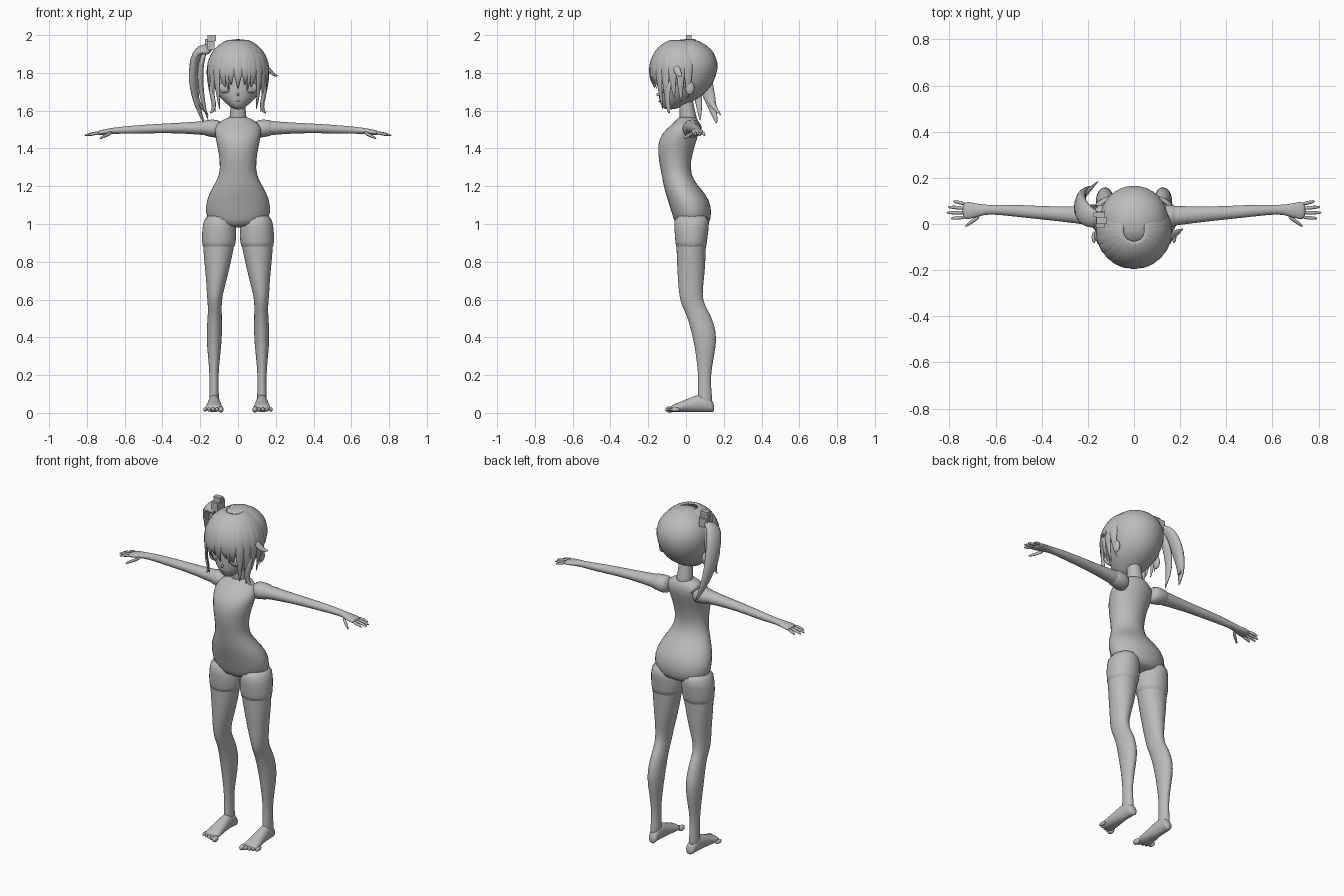
import bpy, bmesh, math
from mathutils import Vector

old = bpy.data.objects.get("Cube")
if old:
    bpy.data.objects.remove(old, do_unlink=True)

grey = bpy.data.materials.new("plain grey")
grey.use_nodes = True
GREY = (0.5, 0.5, 0.5, 1)
grey.diffuse_color = GREY
grey.node_tree.nodes["Principled BSDF"].inputs["Base Color"].default_value = GREY


def finish(name, bm, subdivide=1):
    bmesh.ops.recalc_face_normals(bm, faces=bm.faces)
    mesh = bpy.data.meshes.new(name)
    for f in bm.faces:
        f.smooth = True
    bm.to_mesh(mesh)
    bm.free()
    mesh.materials.append(grey)
    ob = bpy.data.objects.new(name, mesh)
    bpy.context.collection.objects.link(ob)
    if subdivide:
        ob.modifiers.new("smooth", "SUBSURF").levels = subdivide
        ob.modifiers["smooth"].render_levels = subdivide
    return ob


def loft(name, rings, sides=16):
    """Skin a row of ellipses given as centre, first radius vector, second radius vector."""
    bm = bmesh.new()
    loops = []
    for c, u, v in rings:
        angles = [math.tau * k / sides for k in range(sides)]
        loops.append([bm.verts.new(c + u * math.cos(a) + v * math.sin(a)) for a in angles])
    for low, high in zip(loops, loops[1:]):
        for k in range(sides):
            n = (k + 1) % sides
            bm.faces.new((low[k], low[n], high[n], high[k]))
    bm.faces.new(loops[0])
    bm.faces.new(loops[-1])
    return finish(name, bm)


def upright(name, rows, s=1, grow=0.0):
    """Rows of height, inner x, outer x, front y, back y."""
    rings = []
    for z, x0, x1, y0, y1 in rows:
        c = Vector((s * (x0 + x1) / 2, (y0 + y1) / 2, z))
        rings.append((c, Vector(((x1 - x0) / 2 + grow, 0, 0)), Vector((0, (y1 - y0) / 2 + grow, 0))))
    return loft(name, rings)


def limb(name, rows, s, sides=14):
    """Rows of x, y, z, half depth, half height, running sideways."""
    return loft(name, [(Vector((s * x, y, z)), Vector((0, ry, 0)), Vector((0, 0, rz)))
                       for x, y, z, ry, rz in rows], sides)


def strand(name, path, width, thick, centre, tip=0.08):
    """Flat tapering lock whose broad side faces away from the centre."""
    pts = [Vector(p) for p in path]
    rings = []
    for i, p in enumerate(pts):
        t = (pts[min(i + 1, len(pts) - 1)] - pts[max(i - 1, 0)]).normalized()
        side = t.cross(p - Vector(centre)).normalized()
        out = side.cross(t)
        f = i / (len(pts) - 1)
        w = max(tip, math.sin(math.pi * (0.2 + 0.8 * f)) ** 0.8 if f < 1 else tip)
        rings.append((p, side * width * w, out * thick * w))
    return loft(name, rings, 8)


def ball(name, loc, size):
    bm = bmesh.new()
    bmesh.ops.create_uvsphere(bm, u_segments=20, v_segments=12, radius=1)
    bmesh.ops.scale(bm, vec=size, verts=bm.verts)
    bmesh.ops.translate(bm, vec=loc, verts=bm.verts)
    return finish(name, bm, 0)


def box(name, loc, size):
    bm = bmesh.new()
    bmesh.ops.create_cube(bm, size=1)
    bmesh.ops.scale(bm, vec=size, verts=bm.verts)
    bmesh.ops.translate(bm, vec=loc, verts=bm.verts)
    ob = finish(name, bm, 0)
    ob.data.shade_flat()
    return ob


# Plain one-piece suit over the trunk
trunk = [(.98, .11, -.05, .11), (1.02, .172, -.066, .135), (1.1, .177, -.09, .138),
         (1.16, .157, -.11, .105), (1.21, .127, -.122, .06), (1.26, .1, -.13, .028),
         (1.33, .096, -.145, .025), (1.42, .113, -.155, .05), (1.48, .127, -.13, .07),
         (1.52, .125, -.085, .075), (1.55, .085, -.05, .065), (1.57, .045, -.04, .055)]
upright("suit_body", [(z, -w, w, a, b) for z, w, a, b in trunk])

# Neck and head
upright("neck", [(z, -r, r, y - r, y + r) for z, r, y in
                 ((1.53, .055, .015), (1.58, .042, .01), (1.64, .04, 0), (1.7, .04, -.01))])
skull = [(1.605, .02, -.115, -.06), (1.63, .055, -.135, 0), (1.66, .09, -.145, .06),
         (1.7, .12, -.148, .115), (1.75, .142, -.147, .15), (1.82, .157, -.145, .175),
         (1.88, .15, -.13, .167), (1.93, .122, -.1, .135), (1.96, .082, -.07, .09),
         (1.98, .03, -.03, .04)]
upright("head", [(z, -w, w, a, b) for z, w, a, b in skull])
ball("nose", (0, -.148, 1.685), (.006, .009, .008))
ball("mouth", (0, -.142, 1.648), (.015, .004, .003))

# Legs, feet, arms and face features, one set for each side
leg = [(1.06, .03, .17, -.06, .125), (.98, .01, .188, -.06, .118), (.9, .014, .188, -.052, .106),
       (.8, .036, .18, -.05, .105), (.7, .06, .169, -.044, .096), (.62, .082, .166, -.037, .086),
       (.57, .086, .16, -.025, .1), (.52, .085, .16, .002, .132), (.43, .083, .168, .028, .163),
       (.35, .088, .165, .045, .16), (.25, .1, .154, .06, .138), (.16, .104, .15, .066, .13),
       (.08, .1, .153, .06, .14), (.03, .1, .153, .06, .14)]
foot = [(.15, .12, .02, .018), (.135, .125, .027, .037), (.09, .126, .03, .05),
        (.04, .126, .034, .043), (-.01, .127, .042, .031), (-.06, .128, .046, .022),
        (-.08, .128, .042, .017)]
arm = [(.08, .03, 1.5, .05, .05), (.14, .033, 1.508, .047, .042), (.2, .037, 1.508, .042, .036),
       (.3, .042, 1.508, .034, .029), (.42, .05, 1.506, .029, .025), (.54, .06, 1.5, .026, .023),
       (.63, .063, 1.496, .019, .018), (.67, .06, 1.492, .027, .017), (.72, .058, 1.485, .04, .014),
       (.745, .058, 1.481, .037, .012)]
for s, side in ((1, "left"), (-1, "right")):
    upright(side + "_leg", leg, s)
    upright(side + "_suit_short", [leg[0], leg[1], leg[2], (.86, .024, .184, -.051, .106)], s, .005)
    loft(side + "_foot", [(Vector((s * x, y, h + .004)), Vector((w, 0, 0)), Vector((0, 0, h)))
                          for y, x, w, h in foot])
    for i in range(5):
        big = 1.5 if i == 0 else 1
        ball(f"{side}_toe_{i}", (s * (.09 + .021 * i), -.085 + .007 * i, .018),
             (.0095 * big, .025, .011 * big))
    limb(side + "_arm", arm, s)
    limb(side + "_suit_sleeve", [(x, y, z, a + .005, b + .005) for x, y, z, a, b in arm[:3]], s)
    for i in range(4):
        y, reach = .03 + .019 * i, (.045, .065, .06, .035)[i]
        limb(f"{side}_finger_{i}", [(.73, y, 1.484, .009, .01),
                                    (.75 + reach / 2, y + .004 * (i - 1), 1.477, .009, .009),
                                    (.75 + reach, y + .006 * (i - 1), 1.468, .005, .005)], s, 8)
    limb(side + "_thumb", [(.665, .04, 1.486, .014, .012), (.7, .012, 1.468, .011, .011),
                           (.735, -.012, 1.452, .006, .006)], s, 8)
    ball(side + "_eye", (s * .068, -.125, 1.722), (.034, .015, .03))
    ball(side + "_iris", (s * .065, -.134, 1.722), (.018, .009, .024))
    strand(side + "_upper_lash", [(s * x, y, z) for x, y, z in
                                  ((.03, -.142, 1.738), (.065, -.138, 1.756), (.105, -.115, 1.738))],
           .005, .004, (0, 0, 1.72))
    ball(side + "_ear", (s * .14, .02, 1.72), (.014, .025, .036))

# Front hair: locks fanning from the crown over the brow
HEART = Vector((0, -.03, 1.8))


def lock(name, degrees, drop, width=.036):
    a = math.radians(degrees)
    path = []
    for k in range(1, 7):
        phi = math.radians(15 * k)
        r = math.sin(phi) * .16
        path.append(HEART + Vector((r * math.sin(a), -r * math.cos(a), .178 * math.cos(phi))))
    end = path[-1]
    for f in (.5, 1):
        pull = 1 - .15 * f * f
        path.append(Vector((end.x * pull, end.y * pull, end.z - drop * f)))
    strand(name, path, width, .012, (0, -.03, 1.78))


for i in range(15):
    turn = -105 + 15 * i
    drop = .06 if abs(turn) < 40 else .2 if abs(turn) < 70 else .14
    lock(f"hair_lock_{i}", turn, drop + .02 * (i % 2))
for i, turn in enumerate((-22, 0, 22)):
    lock(f"fringe_tip_{i}", turn, .09, .02)
for s, side in ((1, "left"), (-1, "right")):
    strand(side + "_side_curl", [(s * x, y, z) for x, y, z in
                                 ((.14, -.08, 1.78), (.145, -.1, 1.7), (.125, -.1, 1.64),
                                  (.13, -.09, 1.6), (.15, -.085, 1.585))], .02, .01, (0, 0, 1.7))
strand("hair_flick", [(.12, -.06, 1.87), (.165, -.05, 1.82), (.19, -.035, 1.785), (.215, -.02, 1.785)],
       .022, .01, (0, 0, 1.7))

# Ponytail on the right side with its block clip
MID = (0, .05, 1.72)
strand("ponytail", [(-.14, .01, 1.91), (-.18, .02, 1.935), (-.22, .045, 1.91), (-.235, .08, 1.82),
                    (-.235, .11, 1.72), (-.215, .14, 1.62), (-.175, .165, 1.525)], .055, .03, MID)
strand("ponytail_inner", [(-.17, .02, 1.92), (-.2, .03, 1.85), (-.2, .055, 1.74),
                          (-.185, .07, 1.64), (-.155, .075, 1.54)], .032, .018, MID)
strand("ponytail_outer", [(-.19, .03, 1.92), (-.245, .05, 1.86), (-.25, .08, 1.74),
                          (-.215, .13, 1.64), (-.15, .19, 1.57)], .03, .018, MID)
box("clip_base", (-.145, .02, 1.945), (.04, .07, .05))
box("clip_top", (-.14, .015, 1.985), (.045, .03, .03))
box("clip_side", (-.15, .04, 1.965), (.05, .02, .03))
